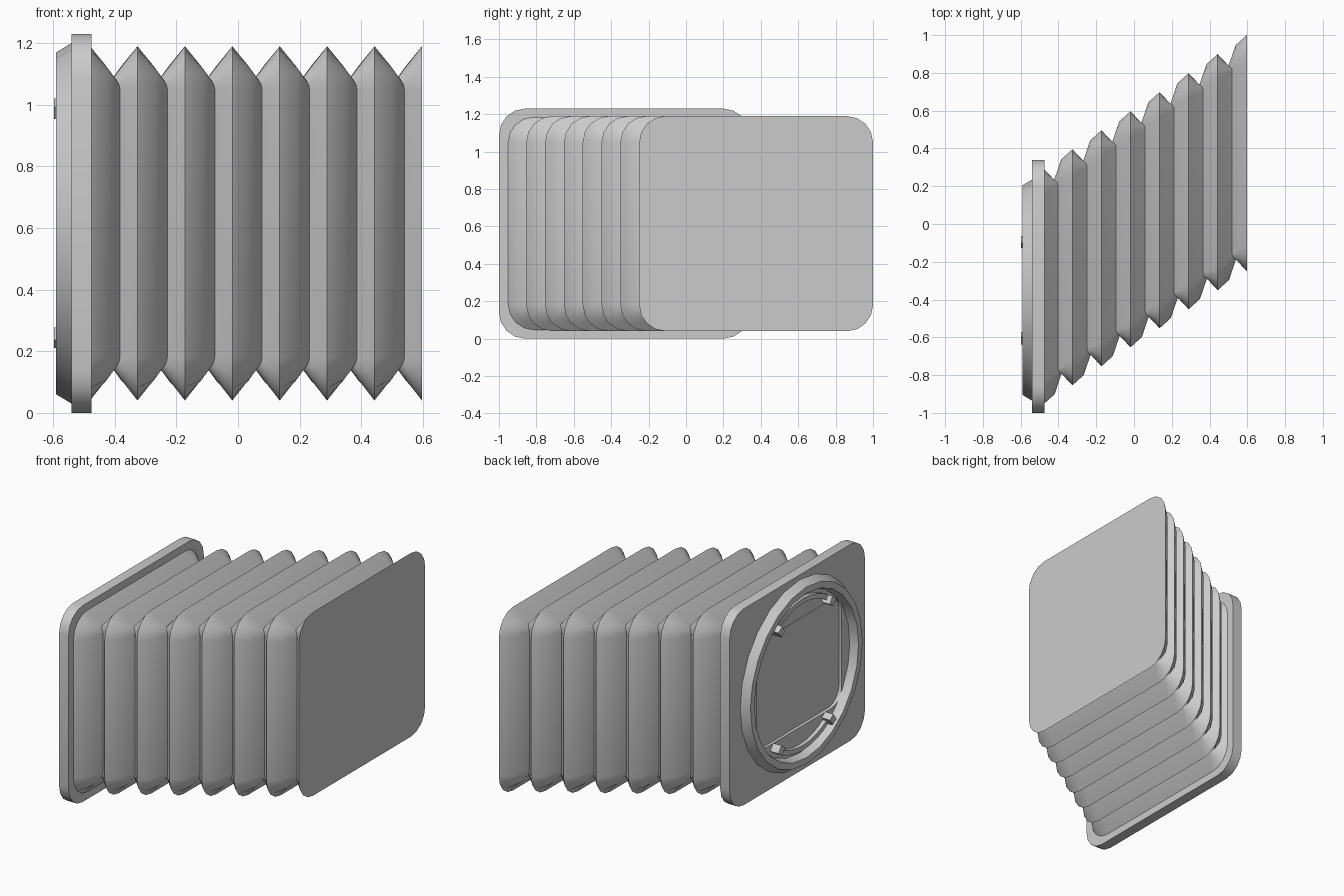
import bpy, bmesh, math
from mathutils import Vector

if "Cube" in bpy.data.objects:
    bpy.data.objects.remove(bpy.data.objects["Cube"])

grey = bpy.data.materials.new("neutral_grey")
grey.diffuse_color = (0.6, 0.6, 0.6, 1)
grey.use_nodes = True
grey.node_tree.nodes["Principled BSDF"].inputs["Base Color"].default_value = grey.diffuse_color


def finish(name, rings, cap=True, closed=False, smooth=True):
    """Skin a list of equal-length point rings into one object."""
    bm = bmesh.new()
    vs = [[bm.verts.new(p) for p in r] for r in rings]
    n = len(vs[0])
    pairs = list(zip(vs, vs[1:])) + ([(vs[-1], vs[0])] if closed else [])
    for a, b in pairs:
        for i in range(n):
            j = (i + 1) % n
            bm.faces.new((a[i], a[j], b[j], b[i]))
    if cap and not closed:
        bm.faces.new(vs[0])
        bm.faces.new(vs[-1])
    bmesh.ops.recalc_face_normals(bm, faces=bm.faces)
    me = bpy.data.meshes.new(name)
    bm.to_mesh(me)
    bm.free()
    me.materials.append(grey)
    if smooth:
        me.polygons.foreach_set("use_smooth", [True] * len(me.polygons))
        me.set_sharp_from_angle(angle=math.radians(30))
    ob = bpy.data.objects.new(name, me)
    bpy.context.collection.objects.link(ob)
    return ob


def rounded(hy, hz, r, seg=4):
    """Rounded rectangle: (corner centre y, z, normal y, normal z)."""
    out = []
    for k, (sy, sz) in enumerate(((1, 1), (-1, 1), (-1, -1), (1, -1))):
        for i in range(seg + 1):
            a = math.pi / 2 * (k + i / seg)
            out.append((sy * (hy - r), sz * (hz - r), math.cos(a), math.sin(a)))
    return out


def slab(name, x0, x1, cy, cz, hy, hz, r):
    pts = rounded(hy, hz, r)
    return finish(name, [[(x, cy + a + r * ny, cz + b + r * nz) for a, b, ny, nz in pts]
                         for x in (x0, x1)])


CZ = 0.615

# Bellows: slanted pleats; each fold profile is blended from top to the two sides
X0, X1, PLEATS, R = -0.48, 0.597, 7, 0.14
STEP = (X1 - X0) / PLEATS
FLAT = ((0, 0), (.050, .064), (.077, .10), (.104, .064))
FRONT = ((0, 0), (.060, .015), (.097, .10), (.125, .05))
BACK = ((0, 0), (.029, .05), (.057, .10), (.094, .015))


def axis_y(x):
    return -0.33 + (x - X0) / (X1 - X0) * 0.705


rings = []
for k in range(PLEATS + 1):
    for j in range(4 if k < PLEATS else 1):
        ring = []
        for a, b, ny, nz in rounded(0.625, 0.575, R):
            w = ny * ny
            side = BACK if ny > 0 else FRONT
            dx = FLAT[j][0] * (1 - w) + side[j][0] * w
            inset = FLAT[j][1] * (1 - w) + side[j][1] * w
            x = X0 + k * STEP + dx
            ring.append((x, axis_y(x) + a + (R - inset) * ny, CZ + b + (R - inset) * nz))
        rings.append(ring)
finish("bellows", rings)

# Mounting flange with a shallow rectangular pocket
CY = -0.33
flange = slab("flange", -0.54, -0.475, CY, CZ, 0.67, 0.615, 0.14)
cutter = slab("pocket_cutter", -0.60, -0.52, CY - 0.02, CZ, 0.42, 0.34, 0.10)
cutter.hide_render = True
cutter.hide_viewport = True
cut = flange.modifiers.new("pocket", 'BOOLEAN')
cut.operation = 'DIFFERENCE'
cut.object = cutter
cut.solver = 'EXACT'

# Tapered round mount ring
RY = CY - 0.02


def arc_rings(section, a0, a1, n):
    return [[(x, RY + r * math.cos(a0 + (a1 - a0) * i / n),
              CZ + r * math.sin(a0 + (a1 - a0) * i / n)) for x, r in section]
            for i in range(n + 1)]


ring_section = ((-0.54, 0.585), (-0.59, 0.555), (-0.59, 0.515), (-0.54, 0.50))
finish("mount_ring", arc_rings(ring_section, 0, math.tau, 24)[:-1], closed=True)

# Upper and lower bayonet strips, with small tabs at their ends
for label, s in (("upper", 1), ("lower", -1)):
    mid, half = s * math.pi / 2, 0.60
    strip = ((-0.54, 0.475), (-0.565, 0.475), (-0.565, 0.445), (-0.54, 0.445))
    finish(label + "_bayonet_strip", arc_rings(strip, mid - half, mid + half, 8))
    for e, side in ((-1, "a"), (1, "b")):
        c = mid + e * half
        tab = ((-0.54, 0.475), (-0.597, 0.475), (-0.597, 0.425), (-0.54, 0.425))
        finish(label + "_bayonet_tab_" + side, arc_rings(tab, c - 0.05, c + 0.05, 1))
